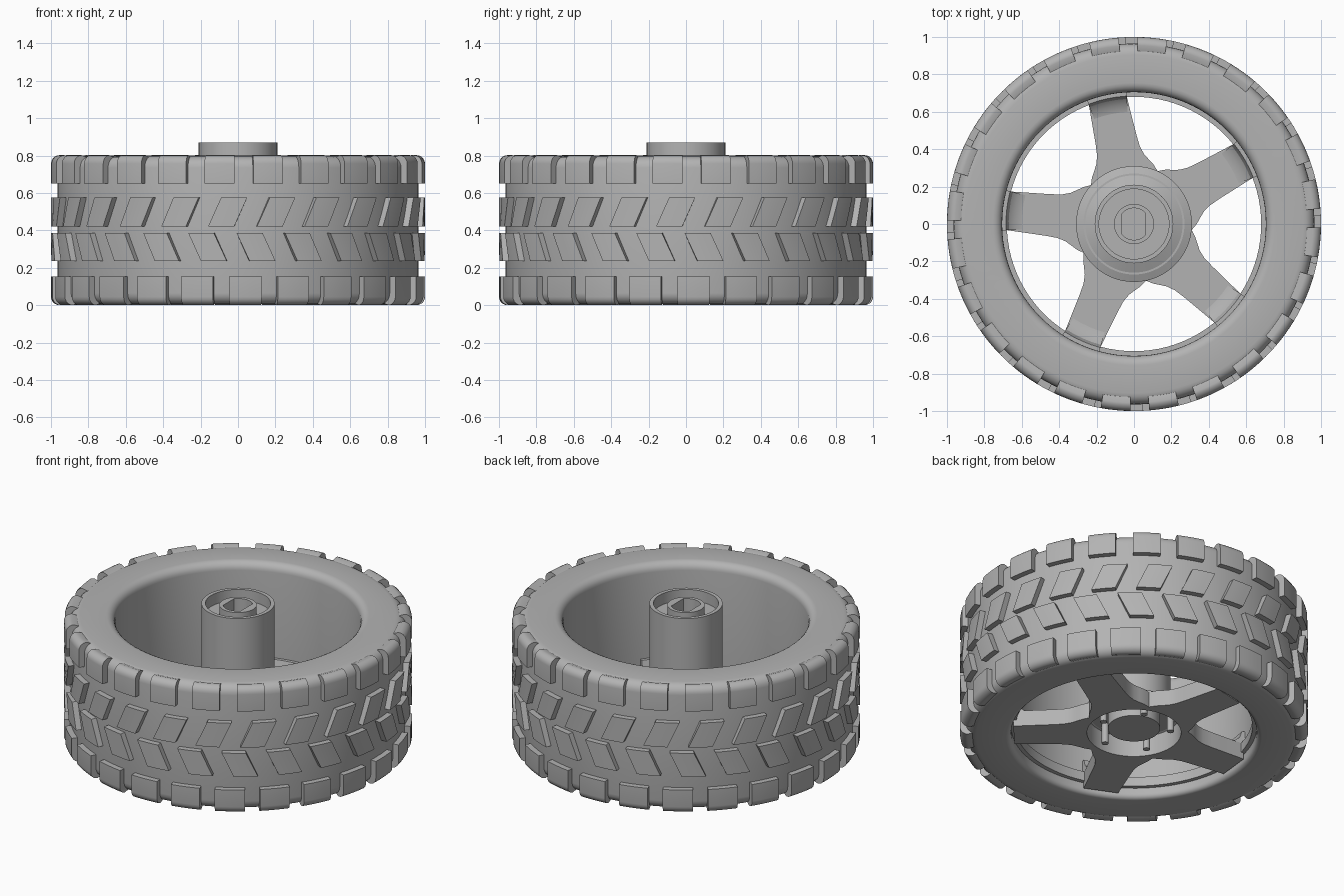
import bpy, bmesh
from math import sin, cos, radians, pi, hypot

if "Cube" in bpy.data.objects:
    bpy.data.objects.remove(bpy.data.objects["Cube"])

GREY = (0.45, 0.45, 0.45, 1)
grey = bpy.data.materials.new("mid grey")
grey.diffuse_color = GREY
grey.use_nodes = True
grey.node_tree.nodes["Principled BSDF"].inputs["Base Color"].default_value = GREY


def finish(name, bm):
    bmesh.ops.remove_doubles(bm, verts=bm.verts, dist=1e-5)
    bmesh.ops.recalc_face_normals(bm, faces=bm.faces)
    mesh = bpy.data.meshes.new(name)
    bm.to_mesh(mesh)
    bm.free()
    mesh.materials.append(grey)
    ob = bpy.data.objects.new(name, mesh)
    bpy.context.collection.objects.link(ob)
    bpy.ops.object.select_all(action="DESELECT")
    ob.select_set(True)
    bpy.context.view_layer.objects.active = ob
    bpy.ops.object.shade_smooth_by_angle(angle=radians(30))
    return ob


def bridge(bm, a, b, closed):
    n = len(a)
    for i in range(n if closed else n - 1):
        j = (i + 1) % n
        bm.faces.new((a[i], a[j], b[j], b[i]))


def sweep(bm, profile, start, end, steps, skew=0):
    """Sweep a closed (radius, height) profile through an arc, in degrees."""
    z0 = min(z for r, z in profile)
    z1 = max(z for r, z in profile)
    rings = []
    for s in range(steps + 1):
        ring = []
        for r, z in profile:
            lean = skew * ((z - z0) / (z1 - z0) - 0.5)
            a = radians(start + (end - start) * s / steps + lean)
            ring.append(bm.verts.new((r * cos(a), r * sin(a), z)))
        rings.append(ring)
    for a, b in zip(rings, rings[1:]):
        bridge(bm, a, b, True)
    if end - start < 360:
        bm.faces.new(rings[0])
        bm.faces.new(rings[-1])


def lathe(profile, steps=96, closed=True):
    bm = bmesh.new()
    if closed:
        sweep(bm, profile, 0, 360, steps)
    else:
        rings = [[bm.verts.new((r * cos(2 * pi * s / steps), r * sin(2 * pi * s / steps), z))
                  for r, z in profile] for s in range(steps)]
        for s in range(steps):
            bridge(bm, rings[s], rings[(s + 1) % steps], False)
        bmesh.ops.remove_doubles(bm, verts=bm.verts, dist=1e-5)
    return bm


def corner(r, z, size, a0, a1, n=5):
    """Points of a rounded profile corner about a centre."""
    return [(r + size * cos(radians(a0 + (a1 - a0) * i / n)),
             z + size * sin(radians(a0 + (a1 - a0) * i / n))) for i in range(n + 1)]


# Tyre body with rounded shoulders and a lip inside
tyre = (corner(0.905, 0.065, 0.06, -90, 0) + corner(0.905, 0.735, 0.06, 0, 90)
        + corner(0.755, 0.75, 0.05, 90, 180)
        + [(0.705, 0.13), (0.68, 0.13), (0.68, 0.07), (0.705, 0.07)]
        + corner(0.735, 0.035, 0.03, 180, 270))
finish("tyre", lathe(tyre))

# Tread blocks: two shoulder rows and two slanted middle rows
top_block = [(0.94, 0.65), (1, 0.65)] + corner(0.955, 0.757, 0.045, 0, 90) + [(0.92, 0.79)]
low_block = [(r, 0.802 - z) for r, z in top_block]


def bar(z0, z1):
    return [(0.95, z0), (1, z0), (1, z1), (0.95, z1)]


rows = [("upper_shoulder_blocks", top_block, 9.3, 9.2, 0),
        ("lower_shoulder_blocks", low_block, 2.3, 10, 0),
        ("upper_tread_bars", bar(0.42, 0.575), -3.2, 8, 4),
        ("lower_tread_bars", bar(0.235, 0.385), 5.6, 8, -4)]
for name, profile, offset, width, skew in rows:
    bm = bmesh.new()
    for k in range(24):
        mid = offset + 15 * k
        sweep(bm, profile, mid - width / 2, mid + width / 2, 4, skew)
    finish(name, bm)

# Spoke plate: one spoke side is mirrored and repeated five times
SPOKES = [30 + 72 * k for k in range(5)]
side = [(0.69, 0.103), (0.46, 0.112), (0.40, 0.117), (0.355, 0.13),
        (0.32, 0.15), (0.29, 0.168), (0.251, 0.182)]
half = [(x, -y) for x, y in reversed(side[:-1])] + side
bm = bmesh.new()
loops = [[], [], [], []]
for angle in SPOKES:
    c, s = cos(radians(angle)), sin(radians(angle))
    for x, y in half:
        px, py = x * c - y * s, x * s + y * c
        k = 0.28 / hypot(px, py)
        for loop, f, z in zip(loops, (1, 1, k, k), (0.03, 0.13, 0.13, 0.03)):
            loop.append(bm.verts.new((px * f, py * f, z)))
for i in range(4):
    bridge(bm, loops[i], loops[(i + 1) % 4], True)
finish("spoke_plate", bm)

# Curved feet joining the spokes to the rim
foot = [(0.60, 0.11), (0.60, 0.131), (0.64, 0.14), (0.67, 0.165), (0.685, 0.21),
        (0.708, 0.21), (0.708, 0.11)]
bm = bmesh.new()
for angle in SPOKES:
    sweep(bm, foot, angle - 8.8, angle + 8.8, 4)
finish("spoke_feet", bm)

# Hub: underside dish, tall column and keyed shaft socket
hub = [(0, 0.06), (0.15, 0.06), (0.15, 0.16), (0.27, 0.16), (0.27, 0.03), (0.31, 0.03),
       (0.31, 0.14), (0.21, 0.18), (0.21, 0.87), (0.187, 0.87), (0.187, 0.8), (0.107, 0.8),
       (0.107, 0.86), (0.085, 0.86), (0.085, 0.5), (0, 0.5)]
bm = lathe(hub, 64, closed=False)
for v in bm.verts:
    if v.co.z > 0.4 and hypot(v.co.x, v.co.y) < 0.09:
        v.co.x = max(-0.066, min(0.06, v.co.x))
finish("hub", bm)

# Small pins in the hub dish
bm = bmesh.new()
for angle in SPOKES:
    a = radians(angle + 36)
    pin = bmesh.ops.create_cone(bm, cap_ends=True, segments=16, radius1=0.02,
                                radius2=0.02, depth=0.13)["verts"]
    bmesh.ops.translate(bm, verts=pin, vec=(0.21 * cos(a), 0.21 * sin(a), 0.1))
finish("hub_pins", bm)
